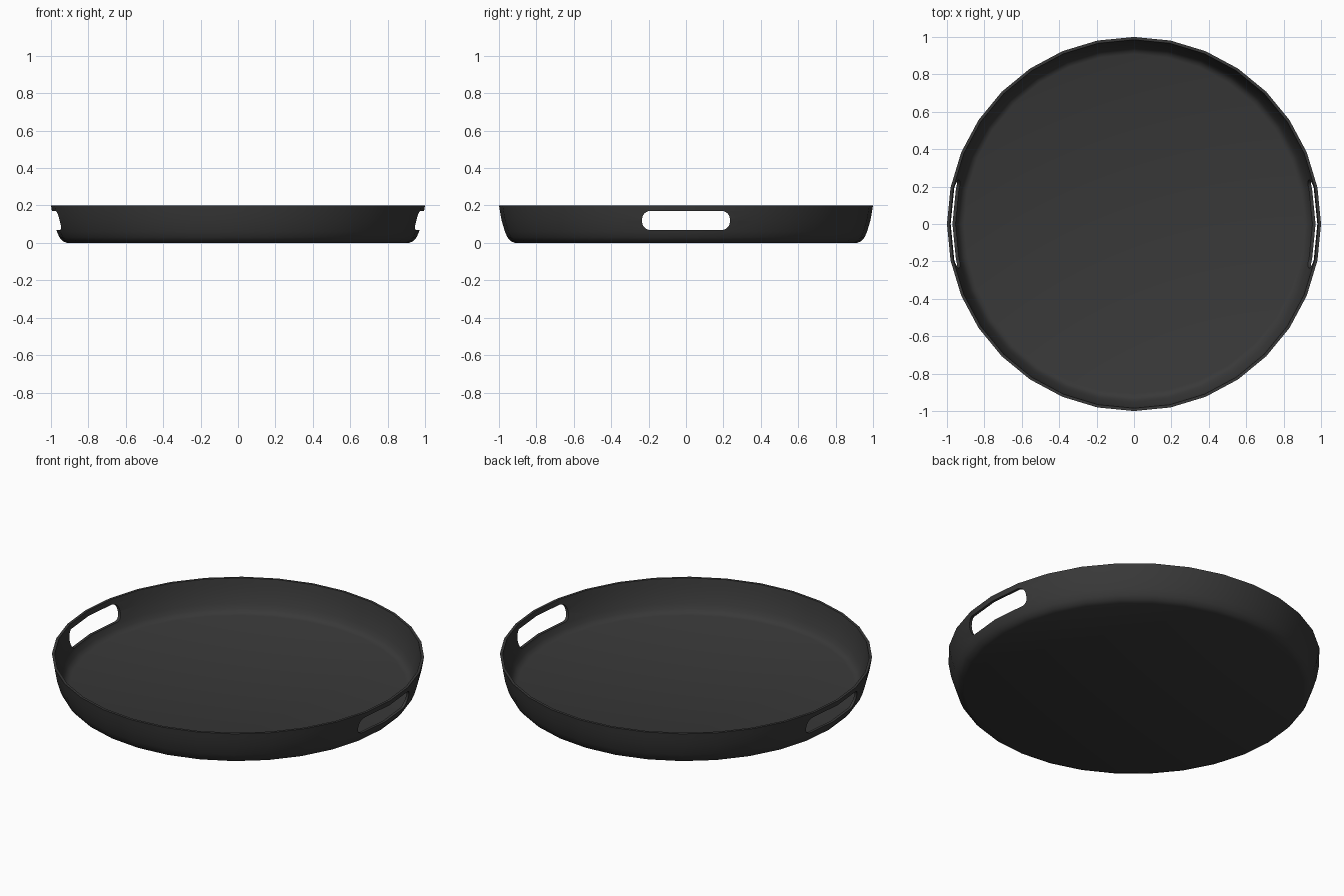
import bpy, bmesh, math
from mathutils import Matrix, Vector

if "Cube" in bpy.data.objects:
    bpy.data.objects.remove(bpy.data.objects["Cube"])

SIDES = 32


def make_object(name, bm):
    bmesh.ops.recalc_face_normals(bm, faces=bm.faces)
    mesh = bpy.data.meshes.new(name)
    bm.to_mesh(mesh)
    bm.free()
    obj = bpy.data.objects.new(name, mesh)
    bpy.context.collection.objects.link(obj)
    return obj


# Charcoal finish
charcoal = bpy.data.materials.new("charcoal")
charcoal.use_nodes = True
color = (0.04, 0.04, 0.04, 1)
charcoal.diffuse_color = color
bsdf = charcoal.node_tree.nodes["Principled BSDF"]
bsdf.inputs["Base Color"].default_value = color
bsdf.inputs["Roughness"].default_value = 0.6

# Tray: outer wall up to the rim, then down the inner wall to the floor
profile = [(0.915, 0), (0.938, 0.01), (0.955, 0.03), (0.968, 0.06),
           (0.986, 0.12), (0.995, 0.17), (1.0, 0.2),
           (0.985, 0.2), (0.98, 0.17), (0.971, 0.12), (0.953, 0.065),
           (0.941, 0.038), (0.927, 0.022), (0.908, 0.015)]
bm = bmesh.new()
rings = []
for radius, z in profile:
    angles = [math.tau * i / SIDES for i in range(SIDES)]
    rings.append([bm.verts.new((radius * math.cos(a), radius * math.sin(a), z)) for a in angles])
for low, high in zip(rings, rings[1:]):
    for i in range(SIDES):
        j = (i + 1) % SIDES
        bm.faces.new((low[i], low[j], high[j], high[i]))
bm.faces.new(rings[0])
bm.faces.new(rings[-1])
tray = make_object("serving_tray", bm)
tray.data.materials.append(charcoal)

# Rounded slot running through both sides, for the hand holes
half_width, half_height, corner, middle = 0.235, 0.051, 0.045, 0.12
bm = bmesh.new()
outline = []
for quarter, (sy, sz) in enumerate([(1, 1), (-1, 1), (-1, -1), (1, -1)]):
    for step in range(7):
        a = math.radians(90 * quarter + 15 * step)
        y = sy * (half_width - corner) + corner * math.cos(a)
        z = middle + sz * (half_height - corner) + corner * math.sin(a)
        outline.append(bm.verts.new((-1.2, y, z)))
cap = bm.faces.new(outline)
extruded = bmesh.ops.extrude_face_region(bm, geom=[cap], use_keep_orig=True)
moved = [v for v in extruded["geom"] if isinstance(v, bmesh.types.BMVert)]
bmesh.ops.translate(bm, verts=moved, vec=(2.4, 0, 0))
cutter = make_object("hand_hole_cutter", bm)
cutter.data.materials.append(charcoal)
cutter.hide_render = True

# Cut the hand holes and smooth the wall
cut = tray.modifiers.new("hand_holes", "BOOLEAN")
cut.operation = "DIFFERENCE"
cut.solver = "EXACT"
cut.object = cutter
bpy.ops.object.select_all(action="DESELECT")
tray.select_set(True)
bpy.context.view_layer.objects.active = tray
bpy.ops.object.modifier_apply(modifier=cut.name)
bpy.data.objects.remove(cutter)
bpy.ops.object.shade_smooth_by_angle(angle=math.radians(40))
